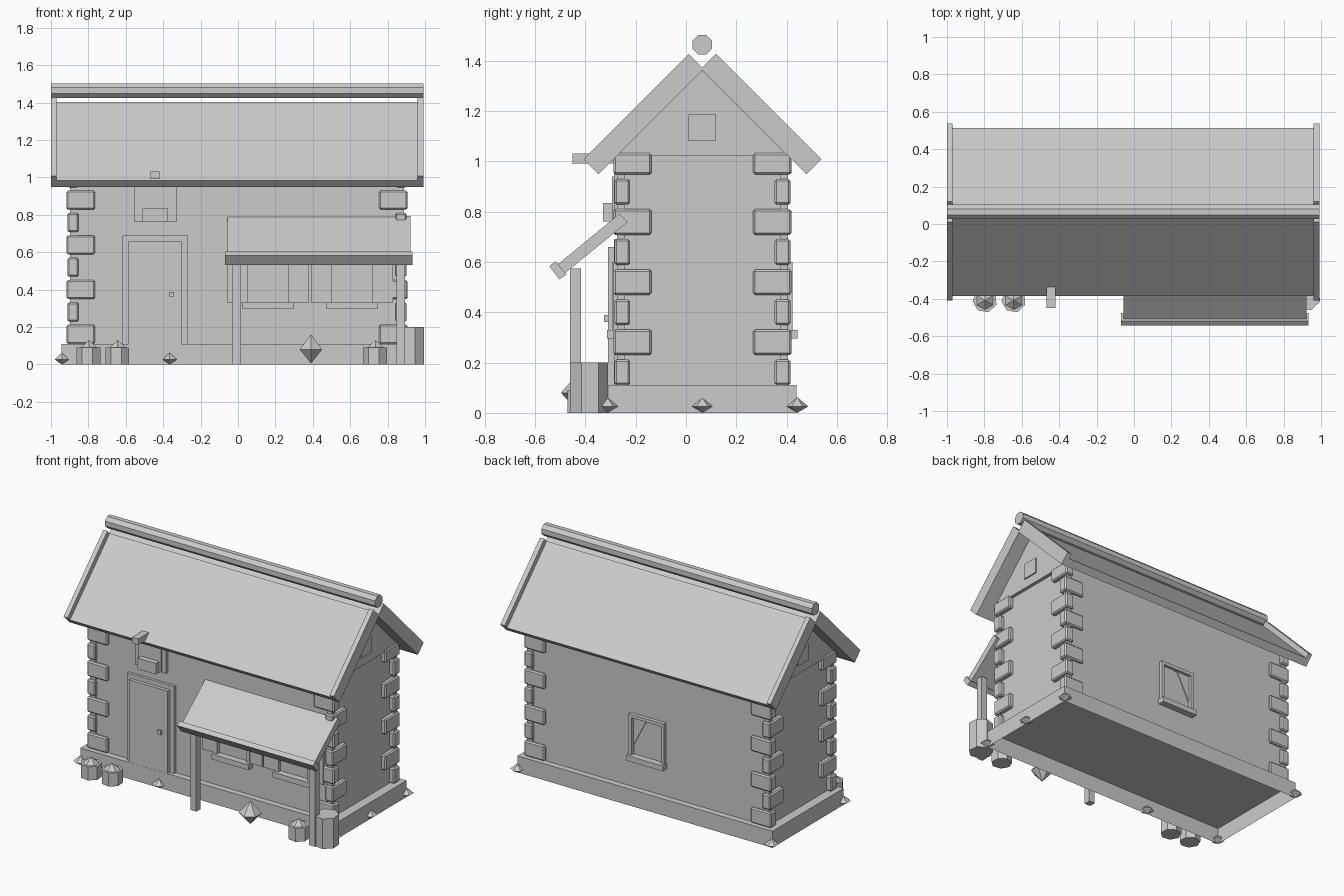
import bpy, bmesh, math
from mathutils import Vector

cube = bpy.data.objects.get("Cube")
if cube:
    bpy.data.objects.remove(cube, do_unlink=True)

grey = bpy.data.materials.new("plain_grey")
grey.use_nodes = True
GREY = (0.6, 0.6, 0.6, 1)
grey.diffuse_color = GREY
grey.node_tree.nodes["Principled BSDF"].inputs["Base Color"].default_value = GREY

CX, CY = -0.005, 0.065          # centre of the house
FRONT, BACK = -0.268, 0.398     # wall planes


def finish(name, bm, bevel=0):
    bmesh.ops.recalc_face_normals(bm, faces=bm.faces)
    mesh = bpy.data.meshes.new(name)
    bm.to_mesh(mesh)
    bm.free()
    mesh.materials.append(grey)
    ob = bpy.data.objects.new(name, mesh)
    bpy.context.collection.objects.link(ob)
    if bevel:
        mod = ob.modifiers.new("Bevel", 'BEVEL')
        mod.width, mod.segments = bevel, 1
    return ob


def box(name, x0, x1, y0, y1, z0, z1, bevel=0, open_bottom=False):
    bm = bmesh.new()
    bmesh.ops.create_cube(bm, size=1)
    for v in bm.verts:
        v.co = Vector((x0 if v.co.x < 0 else x1,
                       y0 if v.co.y < 0 else y1,
                       z0 if v.co.z < 0 else z1))
    if open_bottom:
        low = min(bm.faces, key=lambda f: f.calc_center_median().z)
        bmesh.ops.delete(bm, geom=[low], context='FACES_ONLY')
    return finish(name, bm, bevel)


def extrude(name, points, offset):
    """Extrude a flat polygon of 3D points along an offset."""
    bm = bmesh.new()
    face = bm.faces.new([bm.verts.new(p) for p in points])
    new = bmesh.ops.extrude_face_region(bm, geom=[face])["geom"]
    bmesh.ops.translate(bm, vec=offset,
                        verts=[g for g in new if isinstance(g, bmesh.types.BMVert)])
    return finish(name, bm)


def side_profile(name, yz, x0, x1):
    return extrude(name, [(x0, y, z) for y, z in yz], (x1 - x0, 0, 0))


def lathe(name, x, y, rings, sides):
    """Stack of polygon rings (radius, z); radius 0 makes a point."""
    bm = bmesh.new()
    loops = []
    for r, z in rings:
        count = sides if r else 1
        angles = [math.tau * i / sides + math.pi / 6 for i in range(count)]
        loops.append([bm.verts.new((x + r * math.cos(a), y + r * math.sin(a), z))
                      for a in angles])
    for a, b in zip(loops, loops[1:]):
        for i in range(sides):
            j = (i + 1) % sides
            quad = [a[i % len(a)], a[j % len(a)], b[j % len(b)], b[i % len(b)]]
            bm.faces.new(list(dict.fromkeys(quad)))
    for loop in (loops[0], loops[-1]):
        if len(loop) > 1:
            bm.faces.new(loop)
    return finish(name, bm)


# Hollow foundation, walls and overhanging gables
box("foundation", CX - .94, CX + .94, -.31, .44, 0, .11, open_bottom=True)
box("walls", CX - .877, CX + .877, FRONT, BACK, .11, 1.03)
side_profile("gable", [(-.275, 1.02), (.405, 1.02), (CY, 1.36)], CX - .9, CX + .9)
for s in (-1, 1):
    xs = sorted((CX + s * .895, CX + s * .91))
    box("gable_window", *xs, .01, .12, 1.08, 1.185)


# Corner cores and stones, alternately long along x and along y
def corner_block(name, sx, sy, ox, oy, lx, ly, z0, z1, bevel=0):
    xs = sorted((CX + sx * ox, CX + sx * (ox - lx)))
    ys = sorted((CY + sy * oy, CY + sy * (oy - ly)))
    box(name, *xs, *ys, z0, z1, bevel)


for sx in (-1, 1):
    for sy in (-1, 1):
        corner_block("corner_core", sx, sy, .892, .34, .04, .03, .11, 1.02)
        for i in range(8):
            z = .11 + i * .1195
            top = min(z + .102, 1.033)
            if i % 2 == 0:
                corner_block("corner_stone", sx, sy, .911, .35, .151, .063, z, top, .008)
            else:
                corner_block("corner_stone", sx, sy, .907, .354, .06, .152, z, top, .008)


# Main roof: slabs at 45 degrees with thicker barge boards
def slope(s, thick):
    low, high, under = .6, 1.437, 1.296
    corners = ((low, under), (low, under + thick), (high, under + thick), (high, under))
    return [(CY + s * ((a - b) / 2 - CY), (a + b) / 2) for a, b in corners]


for s, side in ((1, "front"), (-1, "back")):
    side_profile(side + "_roof", slope(s, .072), -.97, .96)
    for x0, x1 in ((-1, -.97), (.96, .992)):
        side_profile(side + "_barge_board", slope(s, .12), x0, x1)
ridge = [(CY + .042 * math.cos(math.tau * (i + .5) / 8),
          1.463 + .042 * math.sin(math.tau * (i + .5) / 8)) for i in range(8)]
side_profile("ridge_pole", ridge, -1, .992)

# Door
box("door_frame", -.618, -.27, -.286, FRONT, .11, .69)
box("door_leaf", -.586, -.302, -.309, FRONT, .11, .66)
box("door_knob", -.37, -.343, -.325, -.305, .362, .388)

# Loft hatch with hoist beam
box("hatch_frame", -.555, -.33, -.286, FRONT, .76, .955)
box("hatch_panel", -.53, -.36, -.294, FRONT, .765, .94)
box("hatch_box", -.51, -.375, -.33, FRONT, .76, .833)
box("hoist_beam", -.467, -.42, -.45, -.25, .99, 1.03)


# Windows: frame bars, tied curtains, sill and optional shutters
def window(x, y, s, shutters):
    def part(name, x0, x1, depth, z0, z1):
        box(name, x + x0, x + x1, *sorted((y, y + s * depth)), z0, z1)
    lo, hi, w = .325, .60, .13
    for k in (-1, 1):
        part("window_jamb", *sorted((k * w, k * (w - .022))), .025, lo, hi)
        extrude("curtain", [(x + k * (w - .02), y, hi - .02), (x + k * .01, y, hi - .02),
                            (x + k * (w - .02), y, lo + .06)], (0, s * .006, 0))
        if shutters:
            part("shutter", *sorted((k * w, k * (w + .09))), .02, .33, .60)
    part("window_head", -w, w, .025, hi - .022, hi)
    part("window_sill", -w - .006, w + .006, .045, .295, .33)


window(.16, FRONT, -1, True)
window(.61, FRONT, -1, True)
window(-.003, BACK, 1, False)

# Porch roof, lip and posts
side_profile("porch_roof", [(-.264, .792), (-.232, .758), (-.5, .54), (-.525, .577)], -.055, .922)
side_profile("porch_lip", [(-.543, .583), (-.518, .603), (-.475, .55), (-.503, .53)], -.07, .934)
for x in (-.007, .87):
    box("porch_post", x - .022, x + .022, -.461, -.417, 0, .573)

# Barrel, planters, crystal and ground stones
lathe("barrel", .923, -.387, [(.077, 0), (.077, .2)], 7)
for x in (-.797, -.643, .735):
    lathe("planter", x, -.408, [(.066, 0), (.066, .09)], 7)
    lathe("planter_plant", x, -.408, [(.053, .088), (0, .13)], 6)
lathe("crystal", .39, -.427, [(0, .005), (.07, .08), (0, .16)], 6)
stones = [(CX + sx * .937, CY + sy * .377) for sx in (-1, 1) for sy in (-1, 1)]
for x, y in stones + [(CX + .935, CY), (-.365, -.31)]:
    lathe("ground_stone", x, y, [(0, 0), (.044, .026), (0, .062)], 6)
